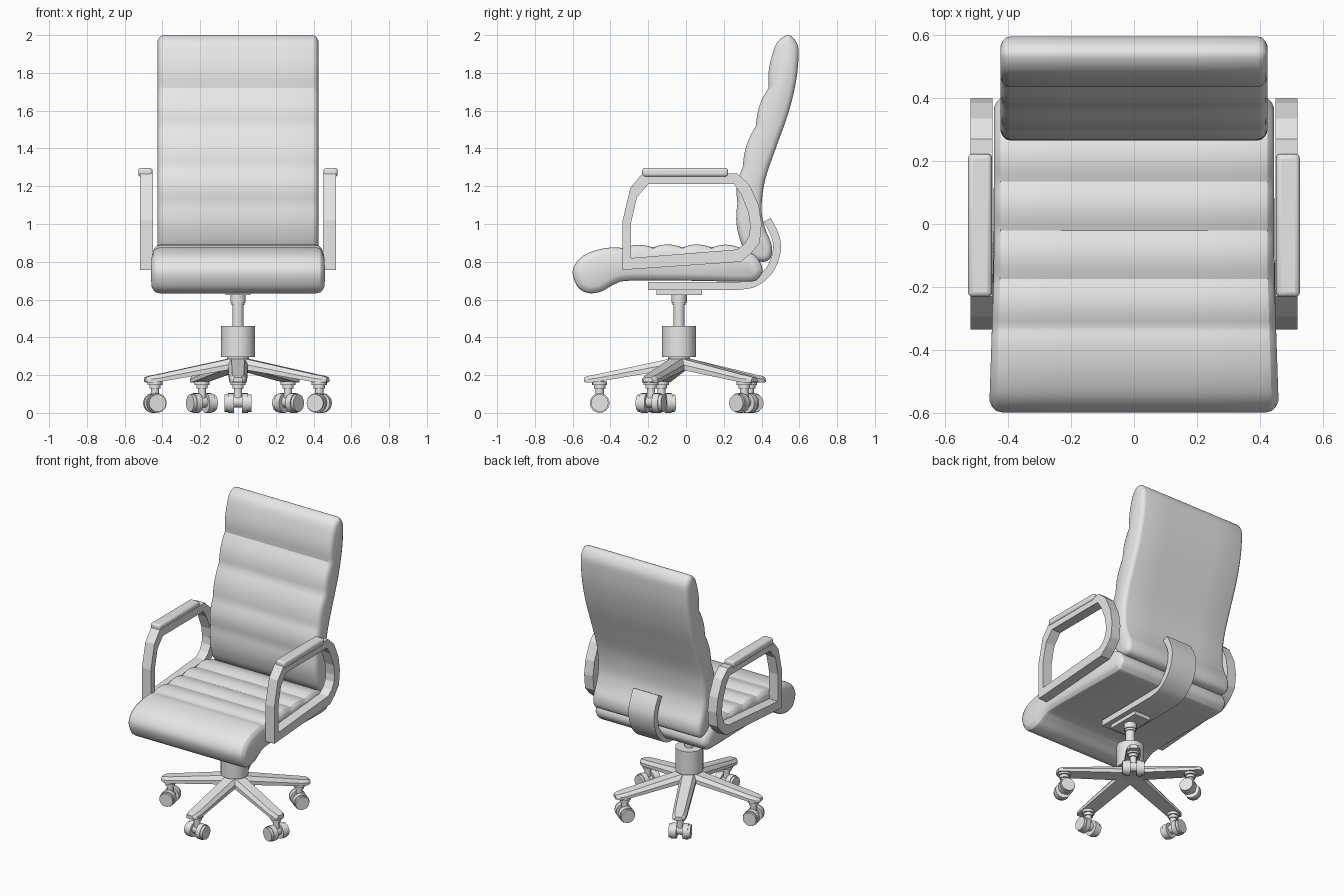
import bpy, bmesh, math
from mathutils import Vector, Matrix

if "Cube" in bpy.data.objects:
    bpy.data.objects.remove(bpy.data.objects["Cube"])

grey = bpy.data.materials.new("grey")
grey.diffuse_color = (0.8, 0.8, 0.8, 1)
grey.use_nodes = True
grey.node_tree.nodes["Principled BSDF"].inputs["Base Color"].default_value = grey.diffuse_color


def finish(name, bm, smooth=True, bevel=0):
    bmesh.ops.recalc_face_normals(bm, faces=bm.faces)
    mesh = bpy.data.meshes.new(name)
    bm.to_mesh(mesh)
    bm.free()
    mesh.materials.append(grey)
    ob = bpy.data.objects.new(name, mesh)
    bpy.context.collection.objects.link(ob)
    if bevel:
        mod = ob.modifiers.new("bevel", 'BEVEL')
        mod.width, mod.segments = bevel, 3
    if smooth:
        bpy.ops.object.select_all(action='DESELECT')
        ob.select_set(True)
        bpy.context.view_layer.objects.active = ob
        bpy.ops.object.shade_smooth_by_angle(angle=math.radians(28))
    return ob


def curve(pts, steps=5):
    """Smooth open curve through the points."""
    p = [Vector(q) for q in pts]
    p = [2 * p[0] - p[1]] + p + [2 * p[-1] - p[-2]]
    out = []
    for a, b, c, d in zip(p, p[1:], p[2:], p[3:]):
        for i in range(steps):
            t = i / steps
            out.append(0.5 * (2 * b + (c - a) * t + (2 * a - 5 * b + 4 * c - d) * t * t
                              + (3 * b - a - 3 * c + d) * t ** 3))
    return out + [p[-2]]


def panels(seams, bulge, steps=8):
    """Padded panels bulging to the left of the seam line; skips both end points."""
    out = []
    for a, b in zip(seams, seams[1:]):
        a, b = Vector(a), Vector(b)
        n = Vector((a.y - b.y, b.x - a.x)).normalized()
        out += [a.lerp(b, i / steps) + n * bulge * math.sin(math.pi * i / steps)
                for i in range(steps)]
    return out[1:]


def inset(loop, d):
    n = len(loop)
    area = sum(loop[i - 1].cross(loop[i]) for i in range(n))
    s = 1 if area > 0 else -1
    res = []
    for i in range(n):
        t = (loop[(i + 1) % n] - loop[i - 1]).normalized()
        res.append(loop[i] + Vector((-t.y, t.x)) * d * s)
    return res


def loft(bm, rings, caps=True):
    rows = [[bm.verts.new(v) for v in r] for r in rings]
    for a, b in zip(rows, rows[1:]):
        for i in range(len(a)):
            bm.faces.new((a[i - 1], a[i], b[i], b[i - 1]))
    if caps:
        bm.faces.new(rows[0])
        bm.faces.new(rows[-1])
    return rows


def cushion(name, loop, layers, flare=lambda y: 1):
    """Side profile (y, z) spread across x, with rounded sides."""
    full = [(-x, d) for x, d in reversed(layers)] + layers
    bm = bmesh.new()
    loft(bm, [[(x * flare(p.x), p.x, p.y) for p in inset(loop, d)] for x, d in full])
    return finish(name, bm)


def cylinder(bm, r, depth, mat, r2=None, seg=24):
    bmesh.ops.create_cone(bm, cap_ends=True, segments=seg, radius1=r,
                          radius2=r if r2 is None else r2, depth=depth, matrix=mat)


def box(name, lo, hi, bevel=0):
    lo, hi = Vector(lo), Vector(hi)
    bm = bmesh.new()
    bmesh.ops.create_cube(bm, size=1, matrix=Matrix.Translation((lo + hi) / 2)
                          @ Matrix.Diagonal((*(hi - lo), 1)))
    return finish(name, bm, bevel > 0, bevel)


# Seat cushion
seat_seams = [(0.29, 0.873), (0.135, 0.876), (-0.02, 0.876), (-0.175, 0.876), (-0.33, 0.872)]
seat = curve([(-0.33, 0.872), (-0.39, 0.876), (-0.48, 0.86), (-0.56, 0.82), (-0.6, 0.75),
              (-0.575, 0.67), (-0.52, 0.635), (-0.45, 0.642), (-0.38, 0.68), (-0.3, 0.7),
              (0.0, 0.7), (0.32, 0.695), (0.38, 0.71), (0.405, 0.76), (0.37, 0.83),
              (0.29, 0.873)])
seat += [Vector((v.x, v.y)) for v in panels(seat_seams[::-1], 0.016)[::-1]]
cushion("seat_cushion", seat, [(0.2, 0), (0.405, 0), (0.425, 0.005), (0.438, 0.018), (0.446, 0.036)],
        lambda y: 1 + 0.03 * min(1, max(0, (-y - 0.15) / 0.4)))

# Backrest cushion
back_seams = [(0.295, 0.89), (0.272, 1.11), (0.3, 1.3), (0.37, 1.52), (0.437, 1.72)]
back = curve([(0.437, 1.72), (0.437, 1.8), (0.452, 1.88), (0.485, 1.965), (0.545, 2.0),
              (0.59, 1.95), (0.595, 1.87), (0.58, 1.74), (0.54, 1.58), (0.475, 1.4),
              (0.418, 1.23), (0.4, 1.08), (0.418, 0.98), (0.453, 0.89), (0.447, 0.82),
              (0.4, 0.8), (0.34, 0.83), (0.295, 0.89)])
back += panels(back_seams, 0.016)
cushion("backrest_cushion", back, [(0.2, 0), (0.395, 0), (0.408, 0.004), (0.418, 0.014), (0.425, 0.03)])

# Armrest frames and pads
outer = [(-.335, .757), (-.335, 1.02), (-.295, 1.19), (-.23, 1.268), (.27, 1.268), (.335, 1.21),
         (.385, 1.1), (.4, 1.0), (.39, .9), (.345, .845), (.29, .8)]
inner = [(-.29, .82), (-.29, 1.01), (-.26, 1.14), (-.2, 1.212), (.255, 1.212), (.29, 1.16),
         (.33, 1.06), (.34, .99), (.335, .94), (.31, .895), (.27, .865)]
for side, s in (("left", -1), ("right", 1)):
    bm = bmesh.new()
    ring = [[(s * x, y, z) for y, z in o]
            for x, o in ((0.45, outer), (0.52, outer), (0.52, inner), (0.45, inner), (0.45, outer))]
    loft(bm, ring, caps=False)
    bmesh.ops.remove_doubles(bm, verts=bm.verts, dist=1e-5)
    finish(side + "_armrest_frame", bm, smooth=False)
    x0, x1 = sorted((s * 0.452, s * 0.528))
    box(side + "_armrest_pad", (x0, -0.232, 1.25), (x1, 0.223, 1.297), 0.015)

# Curved bracket joining seat and backrest
path = [Vector((-0.2, 0.672)), Vector((0.1, 0.672))] + curve(
    [(0.28, 0.672), (0.36, 0.687), (0.425, 0.735), (0.465, 0.8), (0.482, 0.88),
     (0.467, 0.95), (0.43, 1.022)])
sides = [[], []]
for i, p in enumerate(path):
    t = (path[min(i + 1, len(path) - 1)] - path[max(i - 1, 0)]).normalized()
    n = Vector((-t.y, t.x)) * 0.021
    sides[0].append(p + n)
    sides[1].append(p - n)
bracket = sides[0] + sides[1][::-1]
bm = bmesh.new()
loft(bm, [[(x, p.x, p.y) for p in bracket] for x in (-0.1, 0.1)])
finish("back_bracket", bm)
box("mount_plate", (-0.065, -0.155, 0.625), (0.065, 0.085, 0.655))

# Central column: lift rod, collar and shroud
CY = -0.037
bm = bmesh.new()
for r, z0, z1 in ((0.03, 0.4, 0.6), (0.041, 0.585, 0.628), (0.035, 0.57, 0.59)):
    cylinder(bm, r, z1 - z0, Matrix.Translation((0, CY, (z0 + z1) / 2)))
finish("lift_column", bm)
bm = bmesh.new()
cylinder(bm, 0.09, 0.165, Matrix.Translation((0, CY, 0.3775)), seg=32)
cylinder(bm, 0.05, 0.07, Matrix.Translation((0, CY, 0.265)), 0.06, seg=32)
finish("column_shroud", bm)

# Five base legs, each with a twin-wheel caster
for k, (deg, stem_r) in enumerate(((0, .42), (71, .455), (142.5, .435), (207, .42), (282, .45)), 1):
    place = Matrix.Translation((0, CY, 0)) @ Matrix.Rotation(math.radians(deg), 4, 'Z')
    bm = bmesh.new()
    loft(bm, [[(-w, -r, z0), (-w, -r, z0 + (z1 - z0) * 0.5), (-w * 0.65, -r, z1),
               (w * 0.65, -r, z1), (w, -r, z0 + (z1 - z0) * 0.5), (w, -r, z0)]
              for r, w, z0, z1 in ((0.02, .054, .235, .293), (.44, .047, .163, .203),
                                   (.48, .042, .161, .196), (.503, .025, .163, .188))])
    bm.transform(place)
    finish("base_leg_%d" % k, bm, smooth=False)

    bm = bmesh.new()
    at = place @ Matrix.Translation((0, -stem_r, 0))
    for r, z0, z1 in ((0.022, 0.06, 0.17), (0.04, 0.148, 0.166), (0.03, 0.128, 0.15)):
        cylinder(bm, r, z1 - z0, at @ Matrix.Translation((0, 0, (z0 + z1) / 2)), seg=16)
    turn = Matrix.Rotation(math.pi / 2, 4, 'Y')
    cylinder(bm, 0.03, 0.09, at @ Matrix.Translation((0, 0, 0.058)) @ turn, seg=16)
    finish("caster_stem_%d" % k, bm)
    bm = bmesh.new()
    for s in (-1, 1):
        cylinder(bm, 0.052, 0.034, at @ Matrix.Translation((s * 0.037, 0, 0.052)) @ turn)
        cylinder(bm, 0.046, 0.018, at @ Matrix.Translation((s * 0.062, 0, 0.052)) @ turn)
    finish("caster_wheels_%d" % k, bm)
